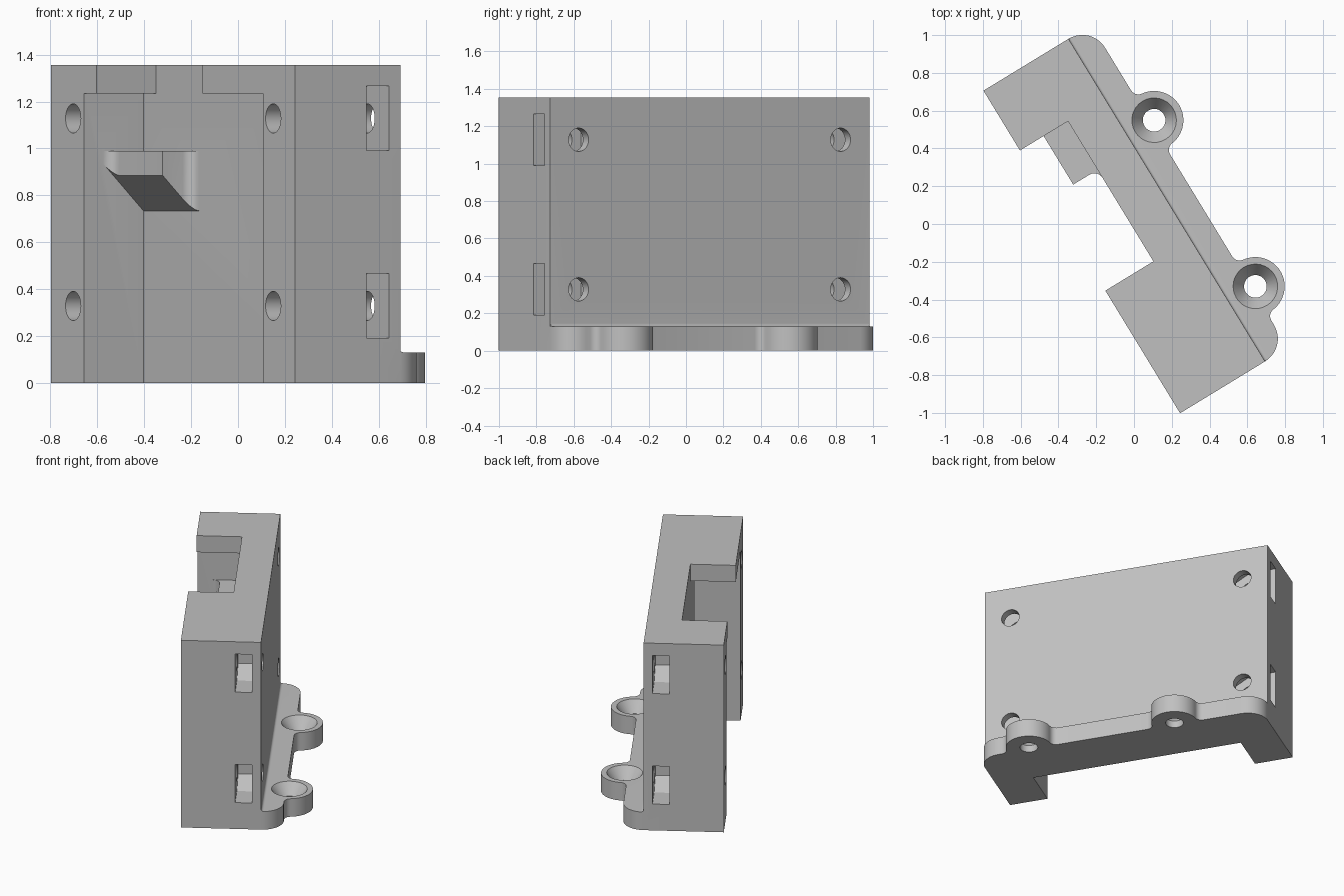
import bpy, bmesh
from math import pi, cos, sin, sqrt, atan2

cube = bpy.data.objects.get("Cube")
if cube:
    bpy.data.objects.remove(cube, do_unlink=True)

# Local frame: x along the length, y from the pocket side to the flange side
L, W, H = 2.0, 0.527, 1.355
DEPTH = 0.298            # pocket depth
FT, EDGE = 0.13, 0.668   # flange thickness and outer edge
HOLE_X, HOLE_Z = (0.18, L - 0.18), (0.328, 1.128)
LUGS, LUG_Y, LUG_R = (0.604, 1.634), 0.69, 0.155

grey = bpy.data.materials.new("plain grey")
grey.use_nodes = True
colour = (0.53, 0.53, 0.53, 1)
grey.diffuse_color = colour
grey.node_tree.nodes["Principled BSDF"].inputs["Base Color"].default_value = colour


def make(name, bm):
    bmesh.ops.recalc_face_normals(bm, faces=bm.faces)
    mesh = bpy.data.meshes.new(name)
    bm.to_mesh(mesh)
    bm.free()
    mesh.materials.append(grey)
    ob = bpy.data.objects.new(name, mesh)
    bpy.context.collection.objects.link(ob)
    return ob


def prism(name, pts, lo, hi, axis="z"):
    """Extrude a flat outline along one axis."""
    place = {"z": lambda a, b, h: (a, b, h),
             "y": lambda a, b, h: (a, h, b),
             "x": lambda a, b, h: (h, a, b)}[axis]
    bm = bmesh.new()
    low = [bm.verts.new(place(a, b, lo)) for a, b in pts]
    high = [bm.verts.new(place(a, b, hi)) for a, b in pts]
    bm.faces.new(low)
    bm.faces.new(high)
    n = len(pts)
    for i in range(n):
        j = (i + 1) % n
        bm.faces.new((low[i], low[j], high[j], high[i]))
    return make(name, bm)


def box(name, x0, x1, y0, y1, z0, z1):
    return prism(name, [(x0, y0), (x1, y0), (x1, y1), (x0, y1)], z0, z1)


def arc(cx, cy, r, a0, a1, n=10):
    return [(cx + r * cos(a0 + (a1 - a0) * i / n),
             cy + r * sin(a0 + (a1 - a0) * i / n)) for i in range(n + 1)]


def circle(cx, cy, r, n=32):
    return arc(cx, cy, r, 0, 2 * pi, n)[:-1]


def combine(target, tool, operation):
    mod = target.modifiers.new(operation, "BOOLEAN")
    mod.operation = operation
    mod.solver = "EXACT"
    mod.object = tool
    bpy.context.view_layer.objects.active = target
    bpy.ops.object.modifier_apply(modifier=mod.name)
    bpy.data.objects.remove(tool, do_unlink=True)


# Main block
body = box("mounting_block", 0, L, 0, W, 0, H)

# Base flange outline: rounded ends, two round lugs with blended necks
f = 0.045
c = LUG_Y - EDGE
reach = sqrt((LUG_R + f) ** 2 - (f - c) ** 2)
tilt = atan2(f - c, reach)
r = EDGE - W
outline = [(0, 0.4)] + arc(r, W, r, pi, pi / 2)
for x in LUGS:
    outline += arc(x - reach, EDGE + f, f, -pi / 2, -tilt, 6)
    outline += arc(x, LUG_Y, LUG_R, pi - tilt, tilt, 28)[1:-1]
    outline += arc(x + reach, EDGE + f, f, -pi + tilt, -pi / 2, 6)
outline += arc(L - r, W, r, pi / 2, 0) + [(L, 0.4)]
combine(body, prism("flange", outline, 0, FT), "UNION")

# Small fillet where the flange meets the block
s = 0.016
cove = [(W - 0.03, FT - 0.03), (W - 0.03, FT + s)]
cove += arc(W + s, FT + s, s, pi, 1.5 * pi, 5) + [(W + s, FT - 0.03)]
combine(body, prism("cove", cove, 0.004, L - 0.004, "x"), "UNION")

# Pocket open at the bottom, with a narrower slot through the top
combine(body, box("pocket", 0.267, L - 0.265, -0.1, DEPTH, -0.1, 1.235), "DIFFERENCE")
combine(body, box("top_slot", 0.371, 1.24, -0.1, DEPTH, 1.1, H + 0.1), "DIFFERENCE")

# Cross holes and captive nut slots opening on both ends
NUT = 0.1375
for x in HOLE_X:
    for z in HOLE_Z:
        combine(body, prism("hole", circle(x, z, 0.0625), -0.1, W + 0.1, "y"), "DIFFERENCE")
        d = 1 if x < L / 2 else -1
        flat = NUT * cos(pi / 6)
        end = x - d * 0.4
        slot = [(end, z - NUT), (x, z - NUT), (x + d * flat, z - NUT / 2),
                (x + d * flat, z + NUT / 2), (x, z + NUT), (end, z + NUT)]
        combine(body, prism("nut_slot", slot, 0.357, 0.469, "y"), "DIFFERENCE")

# Countersunk lug holes
for x in LUGS:
    combine(body, prism("bore", circle(x, LUG_Y, 0.06), -0.1, 0.1), "DIFFERENCE")
    bm = bmesh.new()
    rings = [[bm.verts.new((px, py, z)) for px, py in circle(x, LUG_Y, rad)]
             for rad, z in ((0.06, 0.05), (0.118, FT), (0.118, FT + 0.1))]
    bm.faces.new(rings[0])
    bm.faces.new(rings[-1])
    for a, b in zip(rings, rings[1:]):
        for i in range(len(a)):
            j = (i + 1) % len(a)
            bm.faces.new((a[i], a[j], b[j], b[i]))
    combine(body, make("countersink", bm), "DIFFERENCE")

# Wedge-shaped stop in the pocket corner, blended into both walls
g, front, side = 0.05, 0.147, 0.672
plan = [(0.2, 0.35), (0.2, front - g)]
plan += arc(0.267 + g, front - g, g, pi, pi / 2, 8)
plan += [(side, front)]
plan += arc(side + g, DEPTH - g, g, pi, pi / 2, 8) + [(side + g, 0.35)]
stop = prism("stop", plan, 0.6, 0.99)
under = [(0, 0.5), (0.45, 0.5), (0.45, 0.582), (0, 1.032)]
combine(stop, prism("underside", under, 0, 1, "x"), "DIFFERENCE")
combine(body, stop, "UNION")

# Smooth the round parts, then set the block at its angle
bpy.ops.object.select_all(action="DESELECT")
body.select_set(True)
bpy.context.view_layer.objects.active = body
bpy.ops.object.shade_smooth_by_angle(angle=pi / 7)
body.rotation_euler = (0, 0, atan2(-0.854, 0.5205))
body.location = (-0.797, 0.706, 0)
